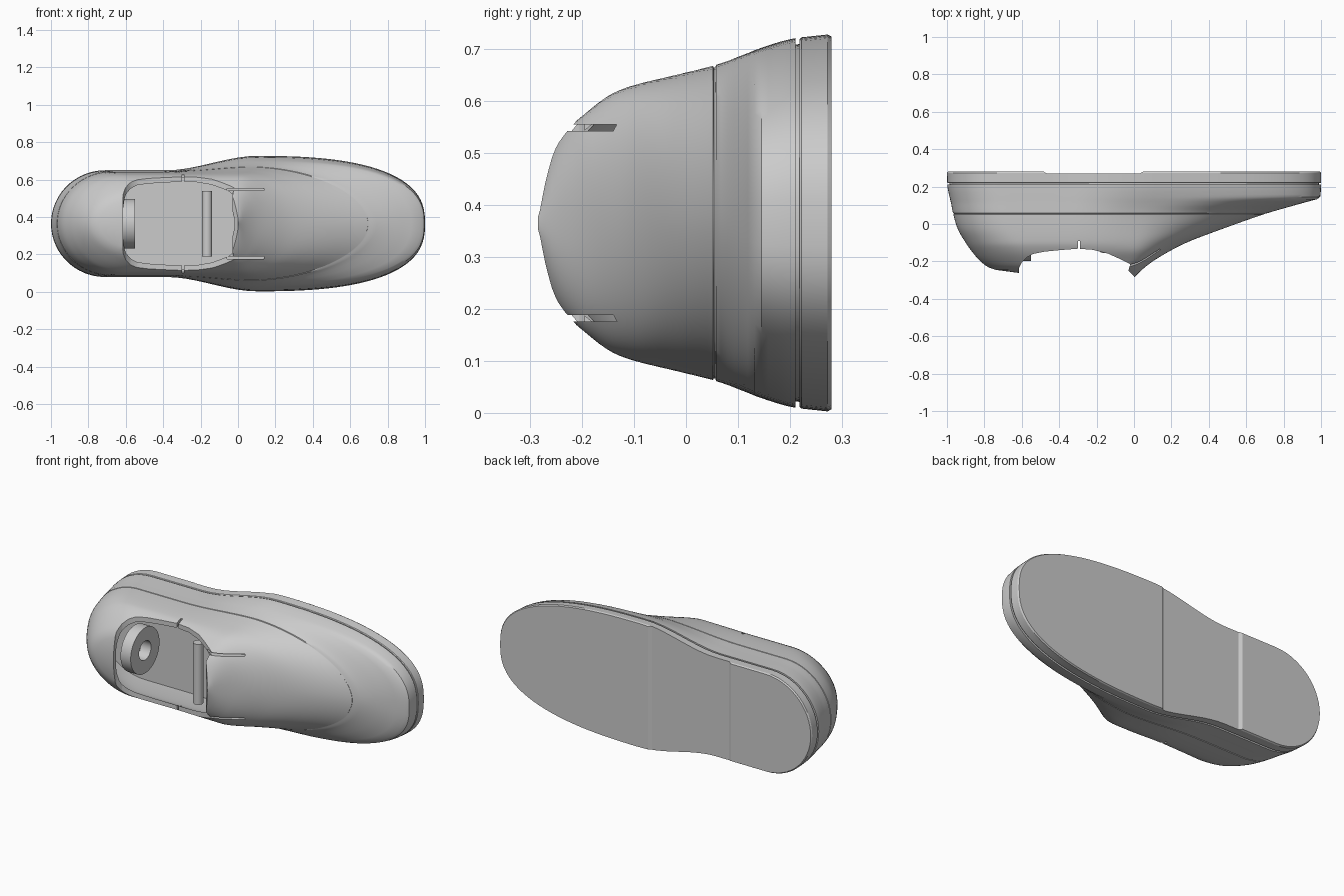
import bpy, bmesh, math
from mathutils import Matrix

if "Cube" in bpy.data.objects:
    bpy.data.objects.remove(bpy.data.objects["Cube"])

ZC = 0.365  # the shoe lies on its side, mid plane at this height

# level y, heel x, toe x, heel half width, forefoot half width, toe roundness
ROWS = [
    (-.284, -.45, .003, .05, .05, 2.2),
    (-.266, -.58, .02, .125, .125, 2.4),
    (-.24, -.76, .048, .168, .168, 2.4),
    (-.20, -.82, .10, .205, .205, 2.2),
    (-.14, -.872, .20, .246, .25, 2.0),
    (-.10, -.90, .28, .262, .265, 2.0),
    (-.02, -.945, .49, .272, .285, 1.9),
    (.06, -.968, .72, .277, .305, 1.9),
    (.12, -.98, .93, .279, .327, 2.4),
    (.14, -.985, .995, .28, .335, 2.6),
    (.21, -.998, 1.0, .283, .355, 2.6),
    (.28, -1.0, 1.0, .286, .363, 2.6),
]


def row_at(y):
    """Monotone cubic interpolation of the level table."""
    y = min(max(y, ROWS[0][0]), ROWS[-1][0])
    i = max(k for k in range(len(ROWS) - 1) if ROWS[k][0] <= y)

    def sec(k, c):
        return (ROWS[k + 1][c] - ROWS[k][c]) / (ROWS[k + 1][0] - ROWS[k][0])

    def slope(k, c):
        if k == 0 or k == len(ROWS) - 1:
            return sec(min(k, len(ROWS) - 2), c)
        a, b = sec(k - 1, c), sec(k, c)
        return 2 * a * b / (a + b) if a * b > 0 else 0

    h = ROWS[i + 1][0] - ROWS[i][0]
    t = (y - ROWS[i][0]) / h
    return [(2*t**3 - 3*t*t + 1) * ROWS[i][c] + (t**3 - 2*t*t + t) * h * slope(i, c)
            + (3*t*t - 2*t**3) * ROWS[i+1][c] + (t**3 - t*t) * h * slope(i+1, c)
            for c in range(1, 6)]


def outline(y, inset=0, shift=0, n=56):
    """Closed footprint of the shoe at one level."""
    xb, xf, wh, wf, p = row_at(y - shift)
    af, ah = max(.12, .88 * xf + .03), .29
    xb, xf = xb + inset, xf - inset
    top, bottom = [], []
    for i in range(n + 1):
        x = (xb + xf) / 2 - (xf - xb) / 2 * math.cos(math.pi * i / n)
        s = min(max((x + .38) / .48, 0), 1)
        w = wh + (wf - wh) * s * s * (3 - 2 * s) - inset
        u = min(max((xb + ah - x) / ah, 0), 1)
        v = min(max((x - xf + af) / af, 0), 1)
        w *= math.sqrt(1 - u * u) * (1 - v ** p) ** (1 / p)
        top.append((x, y, ZC + w))
        if 0 < i < n:
            bottom.append((x, y, ZC - w))
    return top + bottom[::-1]


def finish(name, bm):
    bmesh.ops.recalc_face_normals(bm, faces=bm.faces)
    me = bpy.data.meshes.new(name)
    bm.to_mesh(me)
    bm.free()
    ob = bpy.data.objects.new(name, me)
    bpy.context.collection.objects.link(ob)
    return ob


def loft(name, rings, cap=True):
    bm = bmesh.new()
    loops = [[bm.verts.new(c) for c in r] for r in rings]
    pairs = list(zip(loops, loops[1:])) + ([] if cap else [(loops[-1], loops[0])])
    for a, b in pairs:
        for i in range(len(a)):
            j = (i + 1) % len(a)
            bm.faces.new((a[i], a[j], b[j], b[i]))
    if cap:
        bm.faces.new(loops[0])
        bm.faces.new(loops[-1])
    return finish(name, bm)


def prism(name, pts, z0=-.2, z1=.95):
    return loft(name, [[(x, y, z) for x, y in pts] for z in (z0, z1)])


def box(name, x0, x1, y0, y1, z0, z1):
    return prism(name, [(x0, y0), (x1, y0), (x1, y1), (x0, y1)], z0, z1)


def cut(ob, cutter):
    m = ob.modifiers.new("cut", "BOOLEAN")
    m.operation, m.solver, m.object = "DIFFERENCE", "EXACT", cutter
    bpy.context.view_layer.objects.active = ob
    bpy.ops.object.modifier_apply(modifier=m.name)
    bpy.data.objects.remove(cutter)


def smooth(ob, angle=32):
    bpy.ops.object.select_all(action="DESELECT")
    ob.select_set(True)
    bpy.context.view_layer.objects.active = ob
    bpy.ops.object.shade_smooth_by_angle(angle=math.radians(angle))


# Upper: lofted shell with a fine seam, hollowed down to the insole
levels = [(-.284 + k * .494 / 38, 0) for k in range(39)]
levels = [l for l in levels if not .046 < l[0] < .064]
levels += [(.058, 0), (.0565, .004), (.0535, .004), (.052, 0)]
upper = loft("upper", [outline(y, d) for y, d in sorted(levels)])
cut(upper, loft("cavity", [outline(-.262 + k * .362 / 24, .015, .02) for k in range(25)]))

# Foot opening, shaped in side profile
cut(upper, prism("opening", [
    (-.615, -.4), (-.615, -.235), (-.6, -.205), (-.575, -.18), (-.54, -.16), (-.48, -.148),
    (-.4, -.14), (-.3, -.132), (-.22, -.138), (-.14, -.158), (-.08, -.185), (-.02, -.215),
    (-.03, -.25), (0, -.28), (0, -.4)]))

# Slits beside the tongue and small notches in the collar
for s in (-1, 1):
    z = ZC + s * .183
    cut(upper, box("slit", -.06, .14, -.35, -.1, z - .006, z + .006))
    z = ZC + s * .25
    cut(upper, box("notch", -.3, -.288, -.2, -.092, z - .06, z + .06))
smooth(upper)

# Welt: recessed line between upper and sole
smooth(loft("welt", [outline(y, .012) for y in (.2, .23)]))

# Sole with slightly rounded edge and raised arch
sole = loft("sole", [outline(.218, .003), outline(.222), outline(.272), outline(.28, .005)])
cut(sole, prism("arch", [(-.485, .29), (-.485, .281), (-.465, .269),
                         (.03, .269), (.05, .281), (.05, .29)]))
smooth(sole, 25)


# Mounting ring inside the heel
def circle(x, r, n=48):
    return [(x, -.065 + r * math.cos(2 * math.pi * i / n), ZC + r * math.sin(2 * math.pi * i / n))
            for i in range(n)]


smooth(loft("mounting_ring", [circle(-.615, .055), circle(-.615, .132),
                              circle(-.55, .132), circle(-.55, .055)], cap=False))

# Cross pin below the tongue
bm = bmesh.new()
bmesh.ops.create_cone(bm, cap_ends=True, segments=32, radius1=.027, radius2=.027, depth=.35,
                      matrix=Matrix.Translation((-.165, -.128, ZC)))
smooth(finish("cross_pin", bm))
